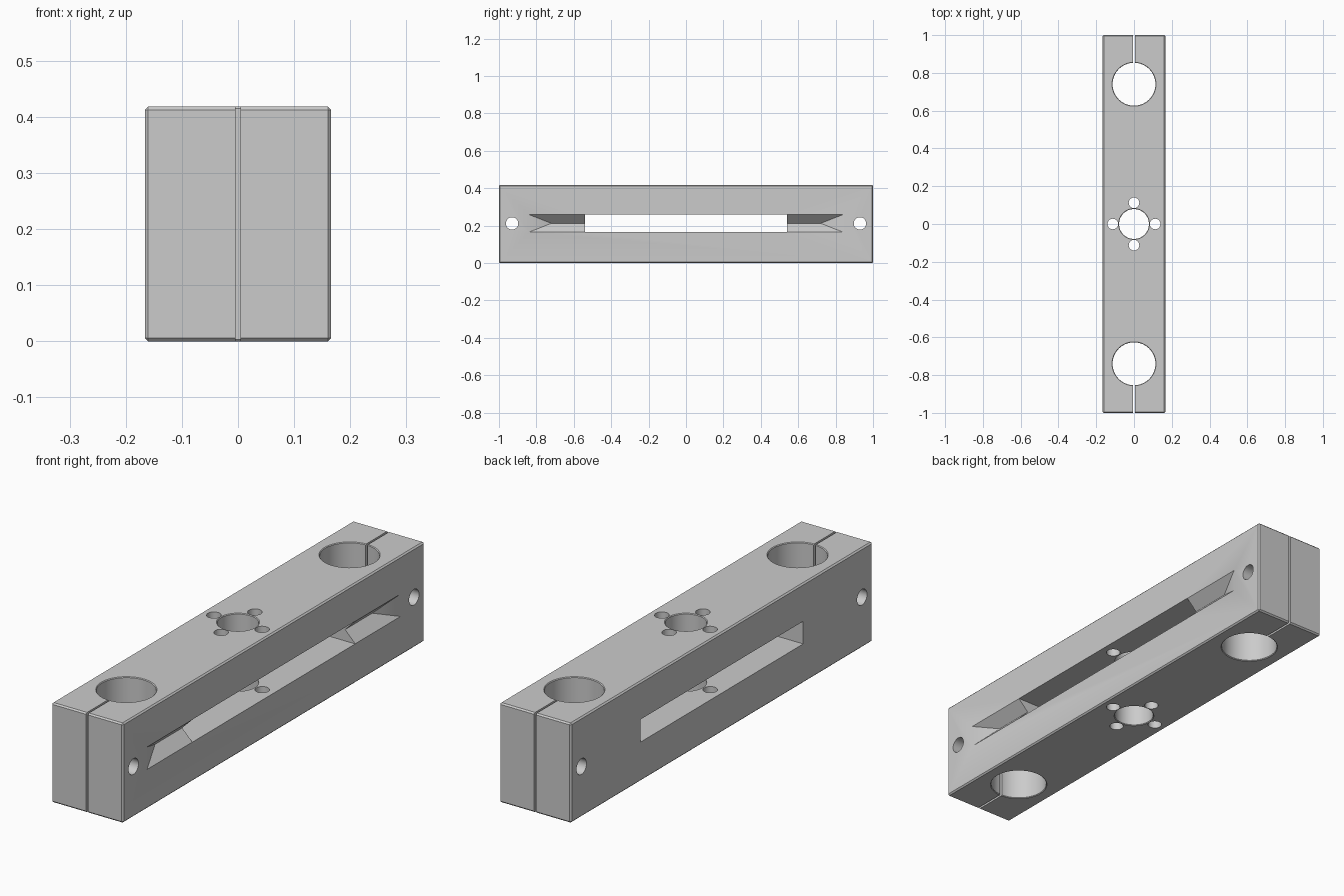
import bpy, bmesh, math
from mathutils import Matrix, Vector

if "Cube" in bpy.data.objects:
    bpy.data.objects.remove(bpy.data.objects["Cube"])

W, L, H = 0.166, 1.0, 0.418          # half width, half length, full height
SLOT_Z, SLOT_H, SLOT_Y = 0.2125, 0.0475, 0.54
CHAMFER = 0.006


def make(name, bm):
    bmesh.ops.recalc_face_normals(bm, faces=bm.faces)
    mesh = bpy.data.meshes.new(name)
    bm.to_mesh(mesh)
    bm.free()
    obj = bpy.data.objects.new(name, mesh)
    bpy.context.collection.objects.link(obj)
    return obj


def box(name, size, centre, chamfer=0):
    bm = bmesh.new()
    m = Matrix.Translation(centre) @ Matrix.Diagonal((*size, 1))
    bmesh.ops.create_cube(bm, size=1, matrix=m)
    if chamfer:
        bmesh.ops.bevel(bm, geom=bm.edges[:], offset=chamfer, segments=1,
                        affect='EDGES')
    return make(name, bm)


def loft(name, rings):
    """Closed solid through matching rings of points."""
    bm = bmesh.new()
    vr = [[bm.verts.new(p) for p in r] for r in rings]
    n = len(vr[0])
    for a, b in zip(vr, vr[1:]):
        for i in range(n):
            j = (i + 1) % n
            bm.faces.new((a[i], a[j], b[j], b[i]))
    bm.faces.new(vr[0][::-1])
    bm.faces.new(vr[-1])
    return make(name, bm)


def vertical_hole(name, x, y, r, rim=0.0, n=64):
    """Hole cutter along z, widening into a small chamfer at both faces."""
    if rim:
        prof = [(-rim, r + 2 * rim), (rim, r), (H - rim, r), (H + rim, r + 2 * rim)]
    else:
        prof = [(-0.05, r), (H + 0.05, r)]
    return loft(name, [[(x + rr * math.cos(2 * math.pi * i / n),
                         y + rr * math.sin(2 * math.pi * i / n), z)
                        for i in range(n)] for z, rr in prof])


def cross_hole(name, y, z, r, n=32):
    return loft(name, [[(x, y + r * math.cos(2 * math.pi * i / n),
                         z + r * math.sin(2 * math.pi * i / n))
                        for i in range(n)] for x in (-0.3, 0.3)])


# main bar with chamfered edges
bar = box("clamp_bar", (2 * W, 2 * L, H), (0, 0, H / 2), CHAMFER)

# long window through the width
cutters = [box("window_cutter", (1, 2 * SLOT_Y, 2 * SLOT_H), (0, 0, SLOT_Z))]

# central bore with four screw holes around it
cutters.append(vertical_hole("bore_cutter", 0, 0, 0.079, 0.003))
for dx, dy in ((1, 0), (-1, 0), (0, 1), (0, -1)):
    cutters.append(vertical_hole("screw_cutter", 0.112 * dx, 0.112 * dy, 0.028, n=32))

for s in (1, -1):
    # rod hole, clamping slit and pinch bolt hole at each end
    cutters.append(vertical_hole("rod_cutter", 0, s * 0.74, 0.1135, 0.003))
    cutters.append(box("slit_cutter", (0.009, 0.34, 1), (0, s * 0.92, H / 2)))
    cutters.append(cross_hole("pinch_cutter", s * 0.93, 0.212, 0.033))
    # V groove running out of the window on the right face, with a sloped end
    h = SLOT_H - 0.0005
    rings = []
    for base, apex in ((0.5, 0.5), (0.84, 0.72)):
        a = Vector((W - h, s * apex, SLOT_Z))
        top = Vector((W, s * base, SLOT_Z + h))
        low = Vector((W, s * base, SLOT_Z - h))
        rings.append([a, a + (top - a) * 1.3, a + (low - a) * 1.3])
    cutters.append(loft("groove_cutter", rings))

# cut every opening out of the bar
bpy.context.view_layer.objects.active = bar
bar.select_set(True)
for c in cutters:
    c.hide_render = True
    mod = bar.modifiers.new("cut", 'BOOLEAN')
    mod.operation = 'DIFFERENCE'
    mod.solver = 'EXACT'
    mod.object = c
    bpy.ops.object.modifier_apply(modifier=mod.name)
    bpy.data.objects.remove(c, do_unlink=True)

# one plain metal colour, round walls smooth and edges sharp
grey = bpy.data.materials.new("metal grey")
grey.diffuse_color = (0.6, 0.6, 0.6, 1)
grey.use_nodes = True
grey.node_tree.nodes["Principled BSDF"].inputs["Base Color"].default_value = grey.diffuse_color
bar.data.materials.clear()
bar.data.materials.append(grey)
for p in bar.data.polygons:
    p.material_index = 0
bpy.ops.object.shade_smooth_by_angle(angle=math.radians(30))
